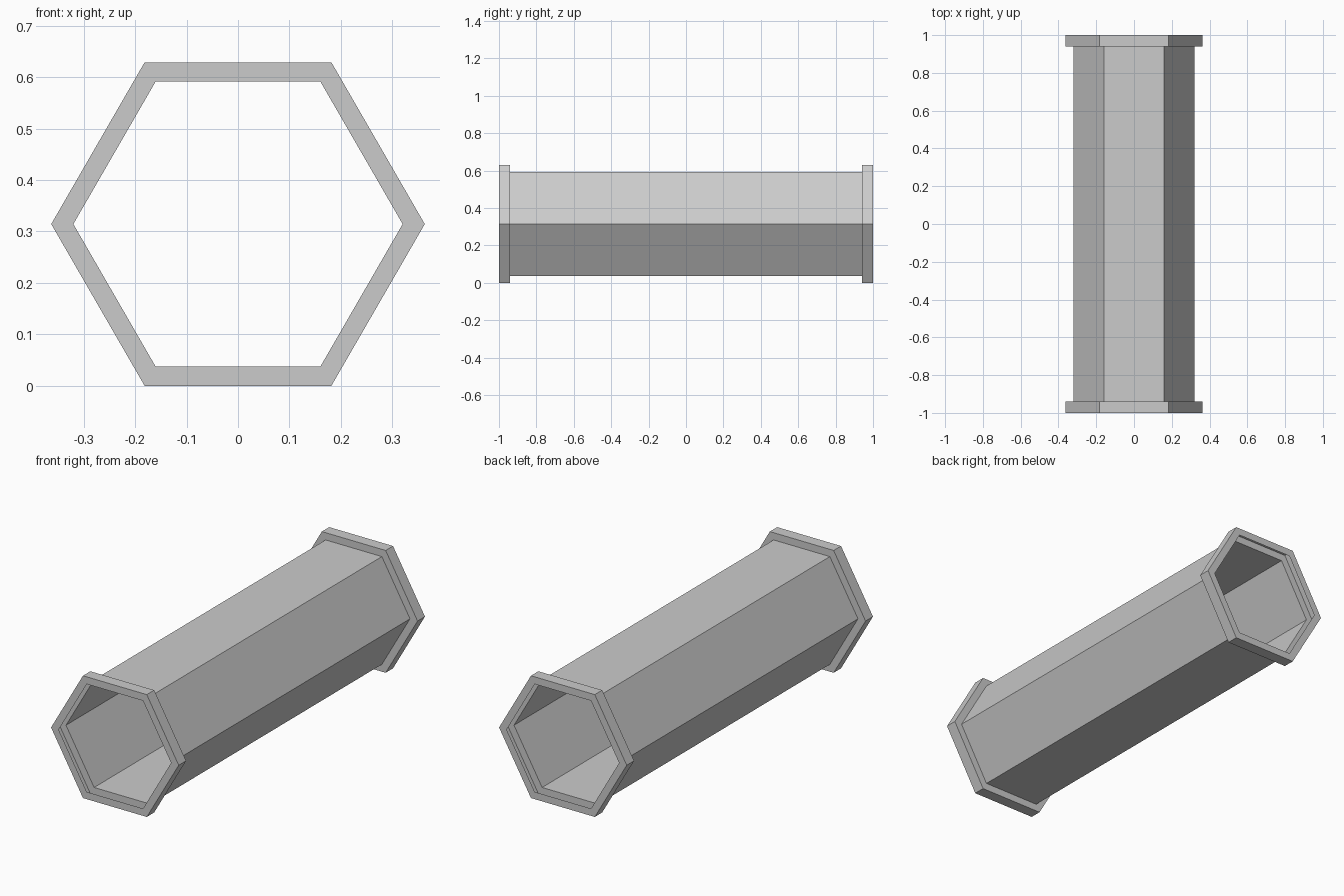
import bpy, bmesh, math

if "Cube" in bpy.data.objects:
    bpy.data.objects.remove(bpy.data.objects["Cube"])

R_TUBE, R_RIM = 0.32, 0.363
Y_RIM, Y_END = 0.94, 1.0
Z_MID = R_RIM * math.cos(math.pi / 6)

# (radius, y) steps along the tube: rim lip, rim band, rim shoulder, tube, mirrored
half = [(R_TUBE, -Y_END), (R_RIM, -Y_END), (R_RIM, -Y_RIM), (R_TUBE, -Y_RIM)]
profile = half + [(r, -y) for r, y in reversed(half)]


def hex_loft(name, steps):
    """Thin open shell made of hexagonal rings bridged in order."""
    bm = bmesh.new()
    rings = []
    for r, y in steps:
        rings.append([bm.verts.new((r * math.cos(i * math.pi / 3), y,
                                    Z_MID + r * math.sin(i * math.pi / 3)))
                      for i in range(6)])
    for a, b in zip(rings, rings[1:]):
        for i in range(6):
            j = (i + 1) % 6
            bm.faces.new((a[i], b[i], b[j], a[j]))
    # outward normals: the tube's top face must point up
    bm.normal_update()
    top = max((f for f in bm.faces if abs(f.normal.z) > 0.9),
              key=lambda f: f.calc_center_median().z)
    if top.normal.z < 0:
        bmesh.ops.reverse_faces(bm, faces=bm.faces[:])
    mesh = bpy.data.meshes.new(name)
    bm.to_mesh(mesh)
    bm.free()
    obj = bpy.data.objects.new(name, mesh)
    bpy.context.collection.objects.link(obj)
    return obj


# Hexagonal tube with a hollow rim at both ends
hex_loft("hexagonal_tube", profile)
